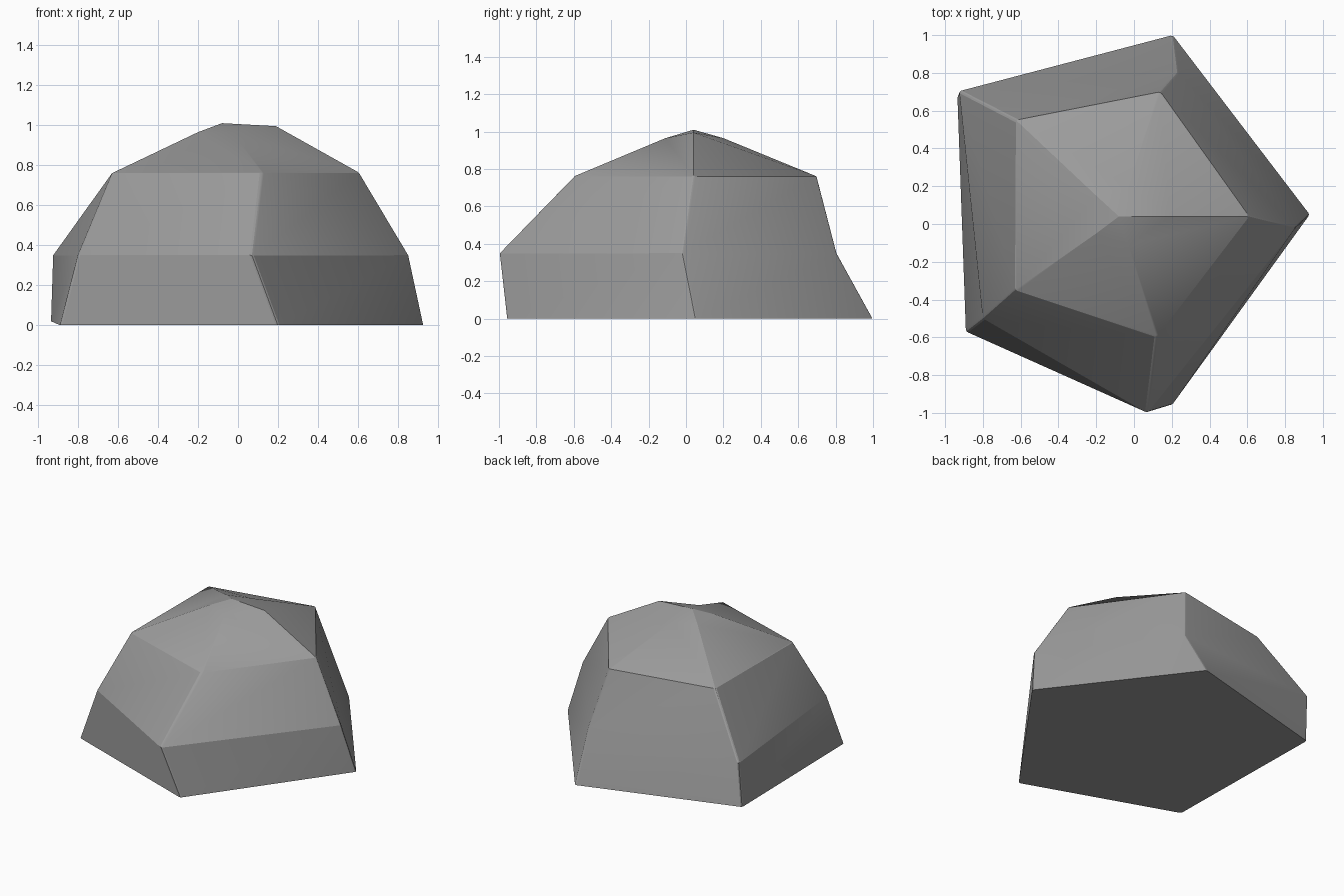
import bpy
import bmesh

old = bpy.data.objects.get("Cube")
if old:
    bpy.data.objects.remove(old, do_unlink=True)

# Uneven five-sided rings, from the ground up
rings = [
    [(.93, .05, 0), (.205, 1, 0), (-.935, .68, .02), (-.89, -.57, 0), (.2, -.96, 0)],
    [(.855, -.02, .35), (.23, .805, .35), (-.925, .705, .35), (-.8, -.5, .35), (.07, -1, .35)],
    [(.61, .04, .76), (.14, .7, .76), (-.625, .55, .76), (-.63, -.35, .76), (.12, -.6, .76)],
    [(.19, .04, .995), (-.03, .2, .965), (-.2, .15, .965), (-.2, -.05, .965), (-.03, -.11, .965)],
]
apex = (-.08, .04, 1.01)

# Stone body: sides between rings, flat underside, fan at the peak
bm = bmesh.new()
loops = [[bm.verts.new(p) for p in ring] for ring in rings]
top = bm.verts.new(apex)
for low, high in zip(loops, loops[1:]):
    for i in range(len(low)):
        j = (i + 1) % len(low)
        bm.faces.new((low[i], low[j], high[j], high[i]))
for a, b in zip(loops[-1], loops[-1][1:] + loops[-1][:1]):
    bm.faces.new((a, b, top))
bm.faces.new(loops[0][::-1])

# Softened ridges running up the stone
ridges = [bm.edges.get(pair) for low, high in zip(loops[:2], loops[1:3])
          for pair in zip(low, high)]
bmesh.ops.bevel(bm, geom=ridges, offset=.012, segments=2, profile=.5,
                affect='EDGES', clamp_overlap=True)
bmesh.ops.recalc_face_normals(bm, faces=bm.faces)

mesh = bpy.data.meshes.new("boulder")
bm.to_mesh(mesh)
bm.free()
boulder = bpy.data.objects.new("boulder", mesh)
bpy.context.collection.objects.link(boulder)

# Single grey stone colour
stone = bpy.data.materials.new("grey stone")
stone.use_nodes = True
colour = (.33, .33, .33, 1)
stone.diffuse_color = colour
stone.node_tree.nodes["Principled BSDF"].inputs["Base Color"].default_value = colour
mesh.materials.append(stone)

bpy.context.view_layer.objects.active = boulder
boulder.select_set(True)
bpy.ops.object.shade_smooth_by_angle(angle=.35)
